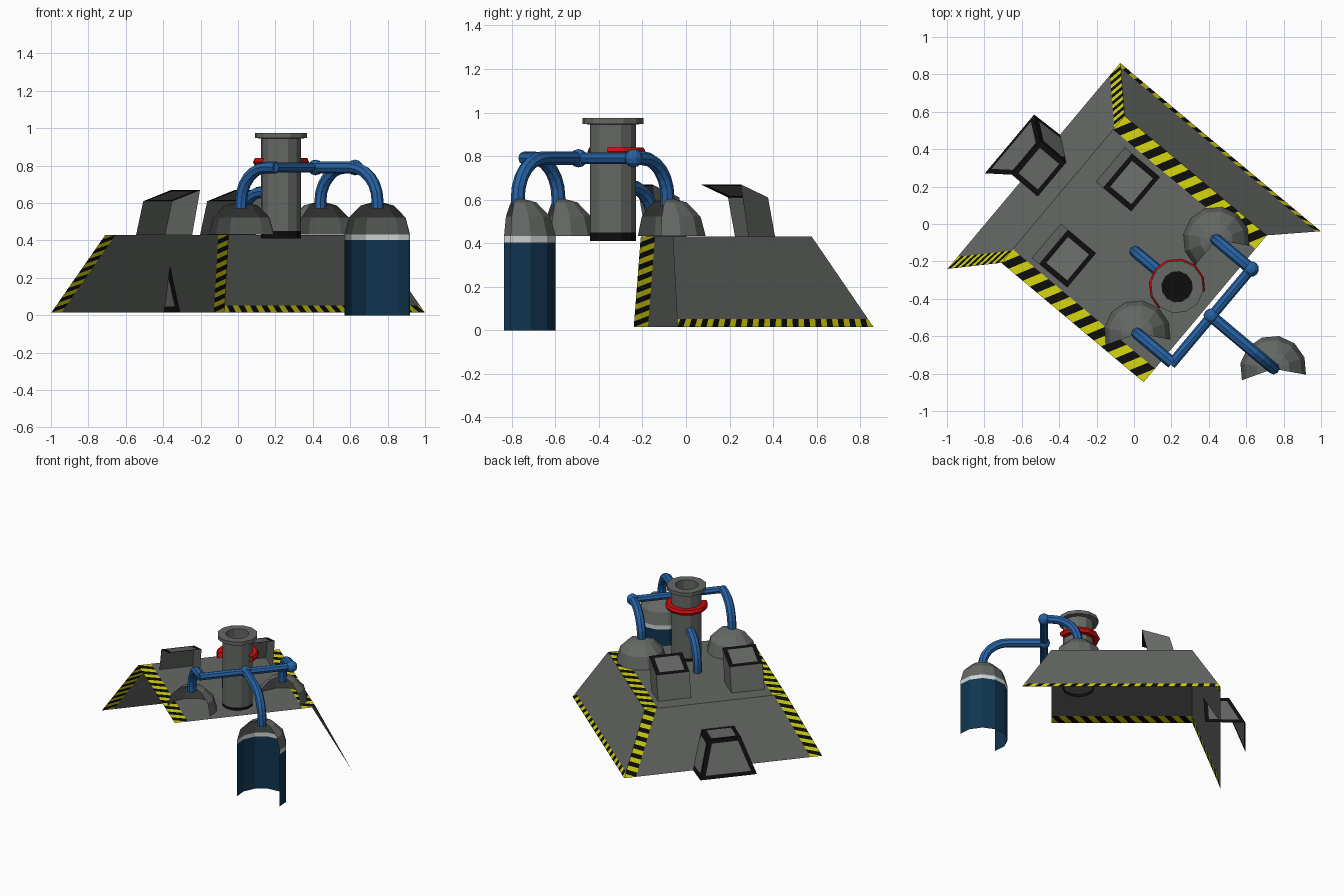
import bpy, math
from mathutils import Vector, Matrix

if "Cube" in bpy.data.objects:
    bpy.data.objects.remove(bpy.data.objects["Cube"])

# Everything is laid out in building axes (u, v, z), then turned 40 degrees
TURN = Matrix.Rotation(math.radians(-40), 4, 'Z')


def material(name, r, g, b):
    m = bpy.data.materials.new(name)
    m.diffuse_color = (r, g, b, 1)
    m.use_nodes = True
    m.node_tree.nodes["Principled BSDF"].inputs["Base Color"].default_value = m.diffuse_color
    return m


GREY = material("concrete_grey", 0.13, 0.14, 0.13)
BLACK = material("black", 0.004, 0.004, 0.004)
YELLOW = material("hazard_yellow", 0.68, 0.68, 0.004)
BLUE = material("pipe_blue", 0.02, 0.125, 0.38)
NAVY = material("tank_navy", 0.005, 0.035, 0.08)
WHITE = material("band_white", 0.62, 0.65, 0.65)
RED = material("collar_red", 0.62, 0.004, 0.004)


def build(name, polys):
    """Object from (points, material) faces; repeated points are dropped."""
    verts, faces, mats, idx = [], [], [], []
    for pts, mat in polys:
        clean = []
        for p in map(Vector, pts):
            if all((p - q).length > 1e-5 for q in clean):
                clean.append(p)
        if len(clean) < 3:
            continue
        if mat not in mats:
            mats.append(mat)
        faces.append(range(len(verts), len(verts) + len(clean)))
        verts += clean
        idx.append(mats.index(mat))
    me = bpy.data.meshes.new(name)
    me.from_pydata(verts, [], [list(f) for f in faces])
    for m in mats:
        me.materials.append(m)
    me.polygons.foreach_set("material_index", idx)
    me.transform(TURN)
    ob = bpy.data.objects.new(name, me)
    bpy.context.collection.objects.link(ob)
    return ob


def stripes(p0, p1, q0, q1, n, slant=1.0):
    """Slanted yellow and black bars between edges p and q."""
    p0, p1, q0, q1 = map(Vector, (p0, p1, q0, q1))
    cl = lambda t: min(1, max(0, t))
    out = []
    for i in range(-2, n + 2):
        a, b = i / n, (i + 1) / n
        s = slant / n
        out.append(((p0.lerp(p1, cl(a)), p0.lerp(p1, cl(b)),
                     q0.lerp(q1, cl(b + s)), q0.lerp(q1, cl(a + s))),
                    YELLOW if i % 2 else BLACK))
    return out


def framed(quad, w):
    """Grey quad inside a black painted frame of relative width w."""
    o = [Vector(p) for p in quad]
    c = sum(o, Vector()) / 4
    i = [p.lerp(c, w) for p in o]
    return [((o[k], o[k - 3], i[k - 3], i[k]), BLACK) for k in range(4)] + [(i, GREY)]


def lathe(name, u, v, profile, mats, start=0, segs=12, step=30):
    """Spin an (r, z) profile; mats gives one material per profile step."""
    ang = [math.radians(start + step * k) for k in range(segs + 1)]
    P = lambda r, z, a: (u + r * math.cos(a), v + r * math.sin(a), z)
    polys = []
    for (r0, z0), (r1, z1), m in zip(profile, profile[1:], mats):
        for a, b in zip(ang, ang[1:]):
            polys.append(((P(r0, z0, a), P(r0, z0, b), P(r1, z1, b), P(r1, z1, a)), m))
    return build(name, polys)


def pipe(name, pts, r=0.032):
    cu = bpy.data.curves.new(name, 'CURVE')
    cu.dimensions = '3D'
    cu.bevel_depth, cu.bevel_resolution, cu.use_fill_caps = r, 2, True
    sp = cu.splines.new('POLY')
    sp.points.add(len(pts) - 1)
    for q, p in zip(sp.points, pts):
        q.co = (*(TURN @ Vector(p)), 1)
    sp.use_smooth = False
    cu.materials.append(BLUE)
    bpy.context.collection.objects.link(bpy.data.objects.new(name, cu))


def elbow(u0, v, z0, z1, r, side):
    """Rises from z0, then bends towards +u or -u at height z1."""
    arc = [math.radians(90 * k / 6) for k in range(7)]
    return [(u0, v, z0)] + [(u0 + side * r * (1 - math.cos(a)), v,
                             z1 - r + r * math.sin(a)) for a in arc]


# Building shell: flat roof and the two sloping outer walls (open elsewhere)
ZB, ZT = 0.015, 0.43
GU0, GU1, GV0, GV1 = -0.61, 0.79, -0.825, 0.612    # ground outline
RU0, RU1, RV0, RV1 = -0.41, 0.583, -0.615, 0.41    # roof outline
W = 0.095
roof = [(((RU0, RV0 + W, ZT), (RU1, RV0 + W, ZT), (RU1, RV1 - W, ZT), (RU0, RV1 - W, ZT)), GREY)]
for a, b in ((RV0, RV0 + W), (RV1 - W, RV1)):
    roof += stripes((RU0, a, ZT), (RU1, a, ZT), (RU0, b, ZT), (RU1, b, ZT), 20)
build("roof", roof)

H = 0.085
front = [(((GU0, GV1 - H, ZB), (GU0, GV0 + H, ZB), (RU0, RV0 + H, ZT), (RU0, RV1 - H, ZT)), GREY)]
for g0, g1, r0, r1 in ((GV1 - H, GV1, RV1 - H, RV1), (GV0, GV0 + H, RV0, RV0 + H)):
    front += stripes((GU0, g0, ZB), (RU0, r0, ZT), (GU0, g1, ZB), (RU0, r1, ZT), 16)
build("entrance_wall", front)

t = 0.09                                            # height share of low band
mu1, mu0, mv = GU1 + (RU1 - GU1) * t, GU0 + (RU0 - GU0) * t, GV1 + (RV1 - GV1) * t
mz = ZB + (ZT - ZB) * t
side = [(((mu1, mv, mz), (mu0, mv, mz), (RU0, RV1, ZT), (RU1, RV1, ZT)), GREY)]
side += stripes((GU1, GV1, ZB), (GU0, GV1, ZB), (mu1, mv, mz), (mu0, mv, mz), 34, 0.6)
build("side_wall", side)

# Entrance porch: front, top and one cheek, each with a black frame
VC = -0.1
fl, fr = (-0.785, VC + 0.205, ZB), (-0.785, VC - 0.205, ZB)
tl, tr = (-0.67, VC + 0.118, 0.265), (-0.67, VC - 0.118, 0.265)
bl, br = (-0.49, VC + 0.118, 0.265), (-0.49, VC - 0.118, 0.265)
build("entrance_porch", framed((fl, fr, tr, tl), 0.2) + framed((tl, tr, br, bl), 0.25)
      + framed(((-0.5, VC + 0.215, ZB), fl, tl, bl), 0.25))

# Two sloped roof vents, open at the back
for name, v in (("roof_vent_a", VC + 0.262), ("roof_vent_b", VC - 0.27)):
    a, b = v + 0.12, v - 0.12
    build(name, [
        (((-0.30, a, ZT), (-0.30, b, ZT), (-0.25, b, 0.61), (-0.25, a, 0.61)), GREY),
        (((-0.11, a, ZT), (-0.30, a, ZT), (-0.25, a, 0.61), (-0.055, a, 0.67)), GREY),
    ] + framed(((-0.25, a, 0.61), (-0.25, b, 0.61), (-0.055, b, 0.67), (-0.055, a, 0.67)), 0.25))

# Domes on the roof and the standing tank (open on the far side)
R = 0.178
dome = [(R * math.cos(math.radians(x)), 0.433 + R * math.sin(math.radians(x)))
        for x in (0, 30, 60, 90)]
lathe("roof_dome_a", 0.392, 0.218, dome, [GREY] * 3, 30, 8)
lathe("roof_dome_b", 0.390, -0.438, dome, [GREY] * 3, 30, 7)
lathe("storage_tank", 1.068, -0.115, [(R, 0), (R, 0.403)] + dome,
      [NAVY, WHITE] + [GREY] * 3, 30, 7)

# Chimney with flange, hollow top and black foot
CU, CV = 0.392, -0.109
lathe("chimney", CU, CV, [(0.108, 0.41), (0.108, 0.45), (0.108, 0.945), (0.142, 0.948),
                          (0.142, 0.975), (0.082, 0.975), (0.082, 0.90), (0, 0.90)],
      [BLACK] + [GREY] * 5 + [BLACK])
ring = [(0.105, 0.80), (0.142, 0.80), (0.152, 0.82), (0.142, 0.84), (0.105, 0.84)]
lathe("chimney_collar", CU, CV, ring, [RED] * 4, 30, 8)

# Blue pipework
PU, PZ = 0.634, 0.79
pipe("header_pipe", [(PU, -0.45, PZ), (PU, 0.23, PZ)], 0.027)
for name, u, v, s in (("dome_pipe_a", 0.392, 0.218, 1), ("dome_pipe_b", 0.39, -0.438, 1),
                      ("tank_pipe", 1.068, -0.112, -1)):
    pipe(name, elbow(u, v, 0.57, PZ, 0.18, s) + [(PU, v, PZ)])
pipe("chimney_pipe", elbow(0.10, CV, ZT, 0.66, 0.17, 1) + [(0.30, CV, 0.66)])

# Round pipe joints
ball = [(0.042 * math.cos(math.radians(x)), PZ + 0.042 * math.sin(math.radians(x)))
        for x in range(-90, 91, 30)]
for name, v in (("pipe_joint_a", 0.218), ("pipe_joint_b", -0.112)):
    lathe(name, PU, v, ball, [BLUE] * 6)
